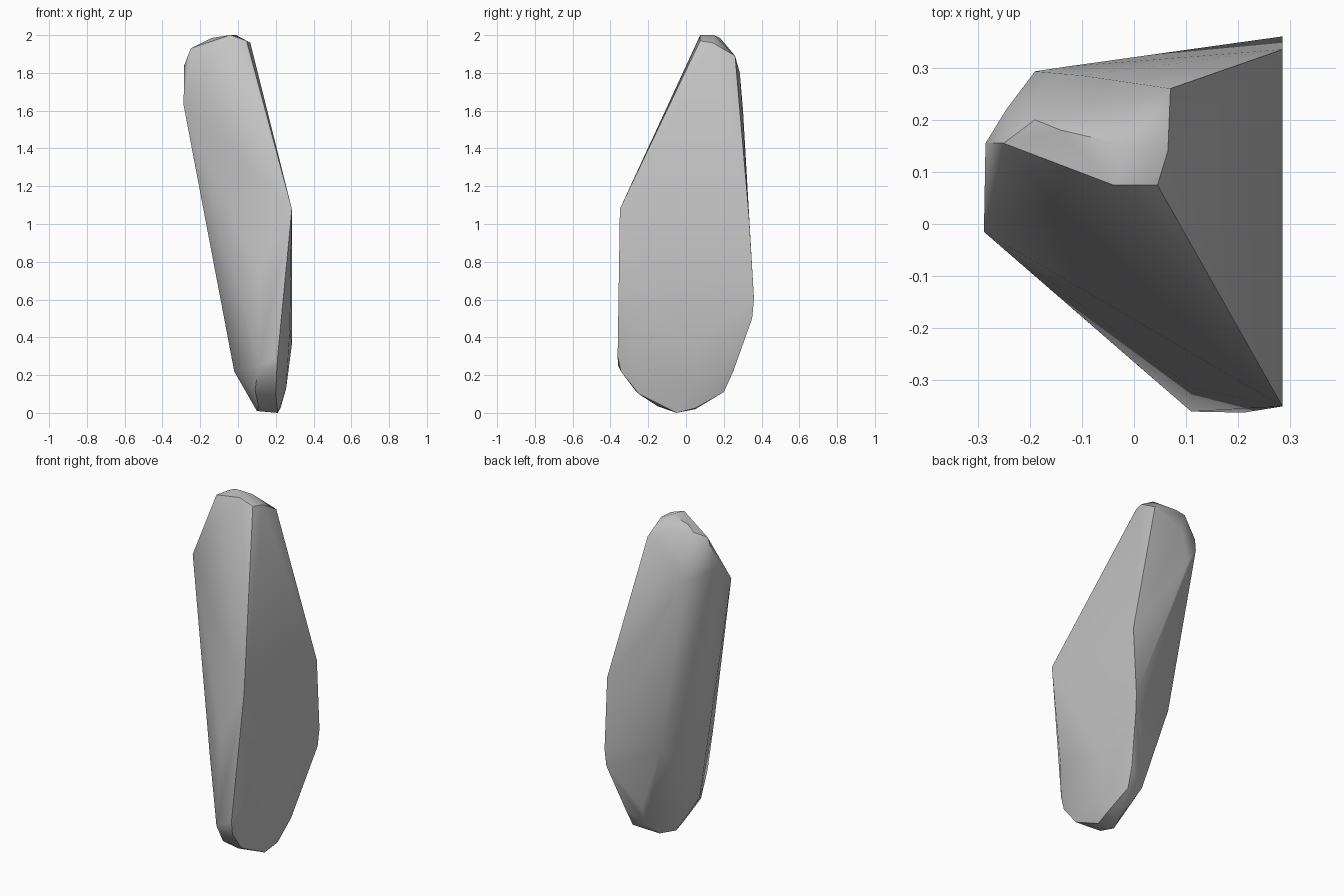
import bpy
import bmesh
from math import radians

# Remove the default cube only
default_cube = bpy.data.objects.get("Cube")
if default_cube:
    bpy.data.objects.remove(default_cube, do_unlink=True)


def make_material(name, grey):
    """Plain grey material visible in viewport and render."""
    material = bpy.data.materials.new(name)
    material.use_nodes = True
    colour = (grey, grey, grey, 1)
    material.diffuse_color = colour
    shader = material.node_tree.nodes["Principled BSDF"]
    shader.inputs["Base Color"].default_value = colour
    shader.inputs["Roughness"].default_value = 0.9
    return material


def make_hull(name, corner_groups, material, sharp_angle):
    """Wrap a convex skin around the corner points and shade it."""
    bm = bmesh.new()
    for group in corner_groups:
        for corner in group:
            bm.verts.new(corner)
    result = bmesh.ops.convex_hull(bm, input=bm.verts[:])
    spare = {v for v in result["geom_interior"] + result["geom_unused"]
             if isinstance(v, bmesh.types.BMVert)}
    bmesh.ops.delete(bm, geom=list(spare), context="VERTS")
    bmesh.ops.recalc_face_normals(bm, faces=bm.faces[:])
    mesh = bpy.data.meshes.new(name)
    bm.to_mesh(mesh)
    bm.free()
    mesh.materials.append(material)
    rock = bpy.data.objects.new(name, mesh)
    bpy.context.collection.objects.link(rock)

    bpy.ops.object.select_all(action="DESELECT")
    rock.select_set(True)
    bpy.context.view_layer.objects.active = rock
    bpy.ops.object.shade_smooth_by_angle(angle=radians(sharp_angle))
    return rock


# Small blunt cap at the top
crown = [
    (-.04, .075, 2), (-.01, .15, 2), (.045, .075, 1.97), (.065, .14, 1.96),
    (-.14, .18, 1.985), (-.19, .2, 1.96), (-.25, .155, 1.93),
]

# Rounded shoulder below the cap, leaning towards the right and back
shoulder = [
    (-.285, .155, 1.84), (-.288, -.015, 1.63), (-.285, .155, 1.74),
    (-.19, .293, 1.7), (-.1, .285, 1.8), (-.245, .22, 1.82),
    (-.13, .302, 1.6), (.07, .26, 1.89),
]

# Wide middle with the ridge across the broad flat side
waist = [
    (.285, -.35, 1.08), (.285, .335, 1.02), (.285, .36, .6),
    (.28, .35, .5), (-.02, .263, .65),
    (0, -.265, .6), (.11, -.315, .75),
]

# Broad flat side curving in towards its rounded lower rim
lower_rim = [
    (.285, .05, .36), (.285, .2, .48), (.275, -.29, .45), (.255, .03, .13),
    (.225, .25, .22), (.21, .2, .11), (.225, .05, .025), (.21, -.05, 0),
    (.2, -.25, .1), (.205, -.345, .22), (.21, -.362, .3),
]

# Lower edge of the narrow opposite side
lower_back = [
    (.11, -.36, .25), (.09, -.27, .12), (.11, -.15, .035), (.1, -.05, .01),
    (-.02, -.1, .22), (.12, .245, .25), (.12, .21, .14), (.14, .05, .02),
]

stone_grey = make_material("stone grey", .55)
make_hull("standing_rock",
          [crown, shoulder, waist, lower_rim, lower_back],
          stone_grey, 35)
